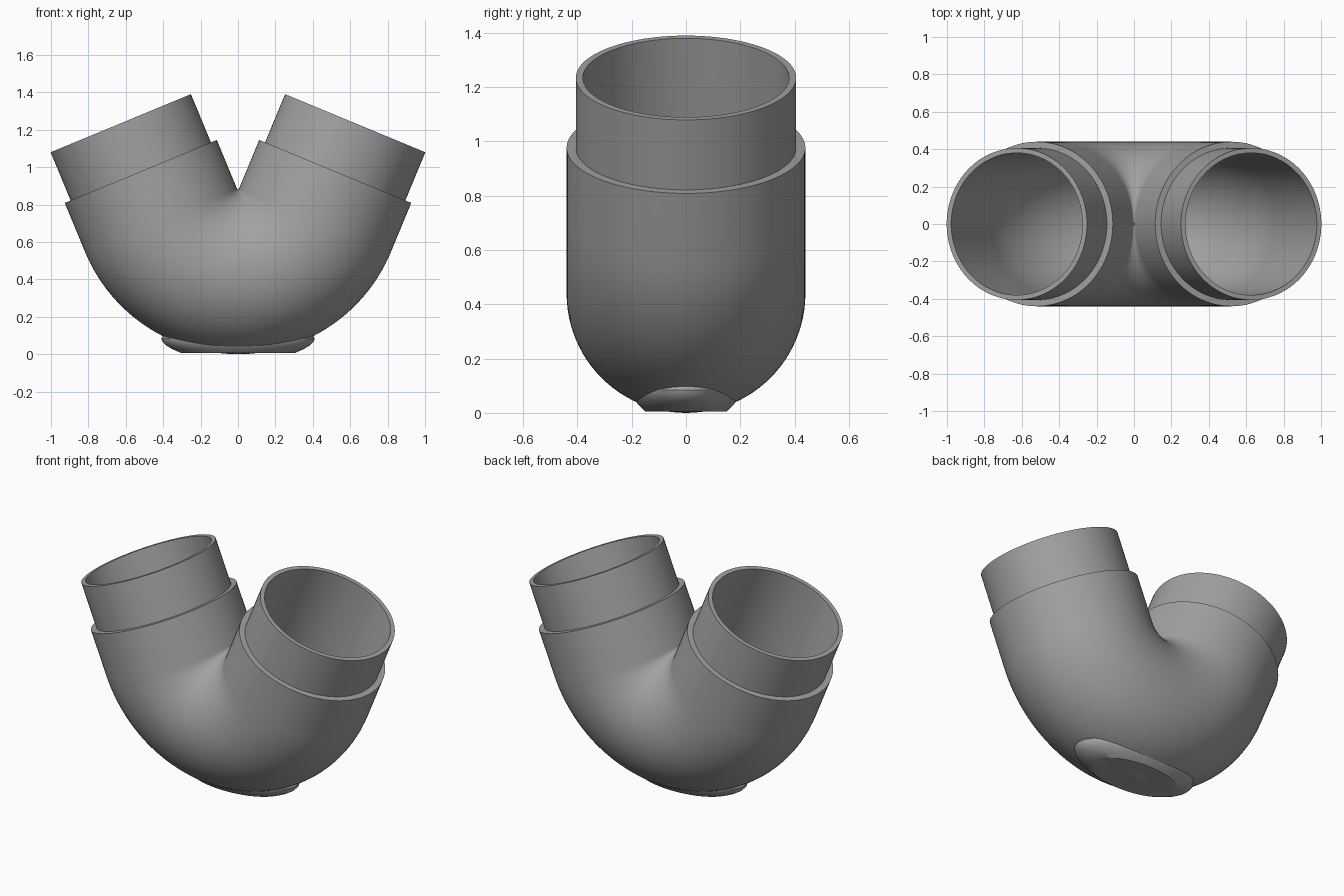
import bpy, bmesh, math
from mathutils import Vector

if "Cube" in bpy.data.objects:
    bpy.data.objects.remove(bpy.data.objects["Cube"], do_unlink=True)

SEG = 96                      # points round each ring
BEND = 0.445                  # radius of the bend centreline
CENTRE_Z = 0.885              # height of the bend centre
HALF = math.radians(67.5)     # half of the bend angle
OUTER, SPIGOT, BORE = 0.44, 0.406, 0.38
COLLAR, TIP = 0.284, 0.563    # straight lengths past the bend

grey = bpy.data.materials.new("plain_grey")
grey.use_nodes = True
colour = (0.36, 0.36, 0.36, 1)
grey.diffuse_color = colour
grey.node_tree.nodes["Principled BSDF"].inputs["Base Color"].default_value = colour


def finish(name, bm):
    bmesh.ops.recalc_face_normals(bm, faces=bm.faces)
    mesh = bpy.data.meshes.new(name)
    bm.to_mesh(mesh)
    bm.free()
    mesh.materials.append(grey)
    obj = bpy.data.objects.new(name, mesh)
    bpy.context.collection.objects.link(obj)
    bpy.ops.object.select_all(action="DESELECT")
    obj.select_set(True)
    bpy.context.view_layer.objects.active = obj
    bpy.ops.object.shade_smooth_by_angle(angle=math.radians(30))
    return obj


def bridge(bm, a, b):
    for i in range(SEG):
        j = (i + 1) % SEG
        bm.faces.new((a[i], a[j], b[j], b[i]))


def pipe_ring(bm, angle, along, radius):
    """Ring across the pipe, 'along' past the bend point at 'angle'."""
    out = Vector((math.sin(angle), 0, -math.cos(angle)))
    forward = Vector((math.cos(angle), 0, math.sin(angle)))
    mid = Vector((0, 0, CENTRE_Z)) + out * BEND + forward * along
    turns = [math.tau * i / SEG for i in range(SEG)]
    return [bm.verts.new(mid + out * (radius * math.cos(t))
                         + Vector((0, radius * math.sin(t), 0))) for t in turns]


# Bent pipe: outer skin with stepped ends, then back through the bore
STEPS = 60
sweep = [-HALF + 2 * HALF * k / STEPS for k in range(STEPS + 1)]
stations = [(-HALF, -TIP, SPIGOT), (-HALF, -COLLAR, SPIGOT), (-HALF, -COLLAR, OUTER)]
stations += [(a, 0, OUTER) for a in sweep]
stations += [(HALF, COLLAR, OUTER), (HALF, COLLAR, SPIGOT), (HALF, TIP, SPIGOT)]
stations += [(HALF, TIP, BORE)]
stations += [(a, 0, BORE) for a in reversed(sweep)]
stations += [(-HALF, -TIP, BORE)]

bm = bmesh.new()
rings = [pipe_ring(bm, *s) for s in stations]
for k, ring in enumerate(rings):
    bridge(bm, ring, rings[(k + 1) % len(rings)])
finish("bent_pipe", bm)

# Oval foot under the bend: flat base with a rounded flare
bm = bmesh.new()
rings = []
for rx, ry, z in [(0.30, 0.15, 0.005), (0.35, 0.172, 0.026), (0.385, 0.188, 0.047),
                  (0.405, 0.194, 0.068), (0.41, 0.196, 0.085), (0.40, 0.192, 0.104)]:
    rings.append([bm.verts.new((rx * math.cos(math.tau * i / SEG),
                                ry * math.sin(math.tau * i / SEG), z)) for i in range(SEG)])
for a, b in zip(rings, rings[1:]):
    bridge(bm, a, b)
bm.faces.new(rings[0])
finish("oval_foot", bm)
